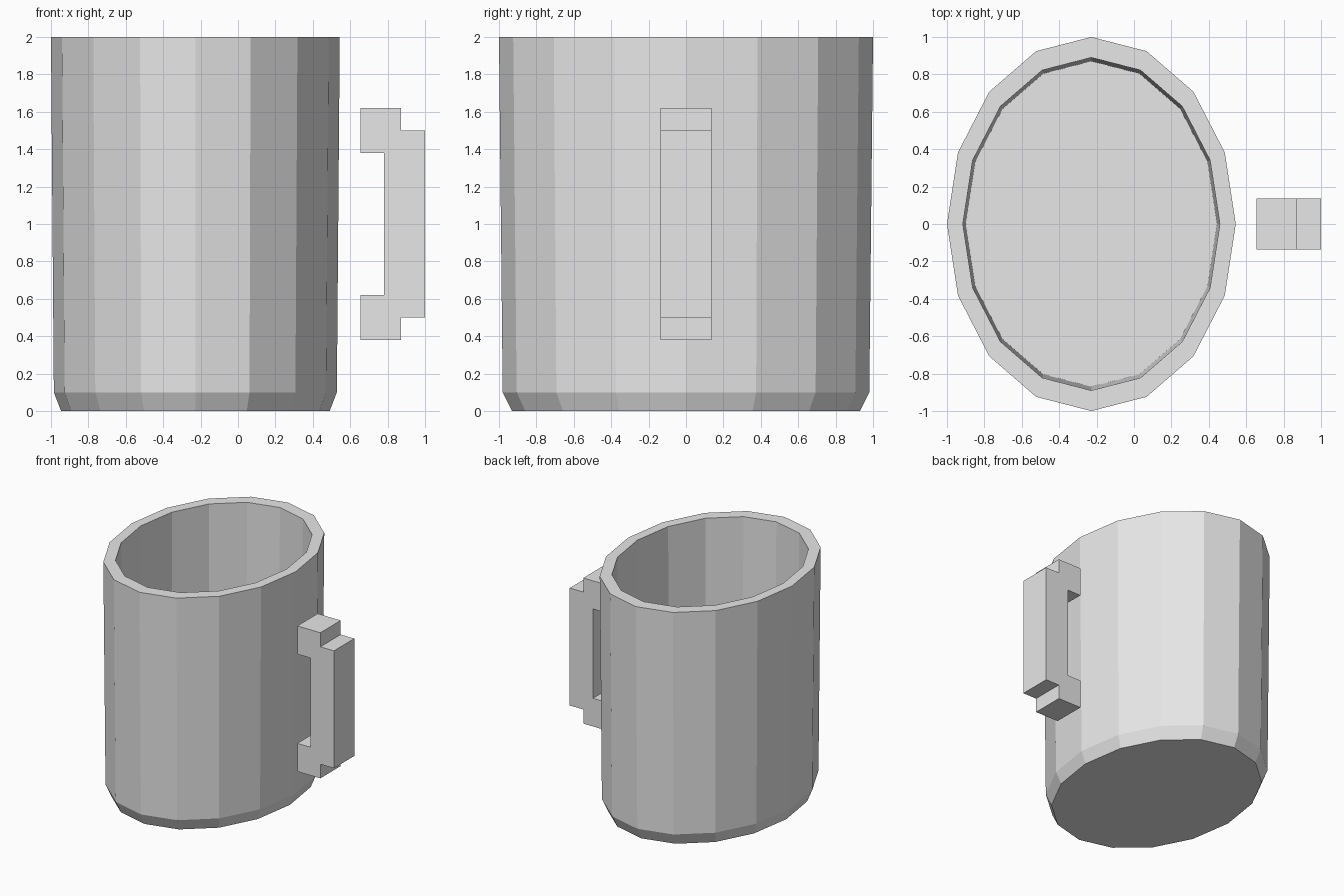
import bpy
import bmesh
from math import cos, sin, pi

cube = bpy.data.objects.get("Cube")
if cube:
    bpy.data.objects.remove(cube, do_unlink=True)

SIDES = 16
CENTRE_X = -0.228
ASPECT = 0.772  # cup width relative to its depth

grey = bpy.data.materials.new("light_grey")
grey.use_nodes = True
grey.diffuse_color = (0.8, 0.8, 0.8, 1)
grey.node_tree.nodes["Principled BSDF"].inputs["Base Color"].default_value = (0.8, 0.8, 0.8, 1)


def finish(name, bm):
    bmesh.ops.recalc_face_normals(bm, faces=bm.faces)
    mesh = bpy.data.meshes.new(name)
    bm.to_mesh(mesh)
    bm.free()
    mesh.materials.append(grey)
    obj = bpy.data.objects.new(name, mesh)
    bpy.context.collection.objects.link(obj)
    return obj


# Cup: an oval lathe from the base, up the outside, over the rim and down inside
profile = [(0.93, 0), (0.98, 0.1), (1, 2), (0.89, 2), (0.87, 0.1)]
bm = bmesh.new()
rings = []
for radius, z in profile:
    angles = [2 * pi * i / SIDES for i in range(SIDES)]
    rings.append([bm.verts.new((CENTRE_X + ASPECT * radius * cos(a), radius * sin(a), z))
                  for a in angles])
for lower, upper in zip(rings, rings[1:]):
    for i in range(SIDES):
        j = (i + 1) % SIDES
        bm.faces.new((lower[i], lower[j], upper[j], upper[i]))
bm.faces.new(rings[0])   # underside
bm.faces.new(rings[-1])  # inner floor
finish("cup", bm)

# Handle: stepped bracket outline, mirrored top to bottom, extruded across y
upper_half = [(1, 0.5), (0.872, 0.5), (0.872, 0.62), (0.655, 0.62), (0.655, 0.38), (0.78, 0.38)]
outline = upper_half + [(x, -z) for x, z in reversed(upper_half)]
bm = bmesh.new()
side = bm.faces.new([bm.verts.new((x, -0.137, 1 + z)) for x, z in outline])
extruded = bmesh.ops.extrude_face_region(bm, geom=[side])["geom"]
bmesh.ops.translate(bm, vec=(0, 0.274, 0),
                    verts=[v for v in extruded if isinstance(v, bmesh.types.BMVert)])
finish("handle", bm)
